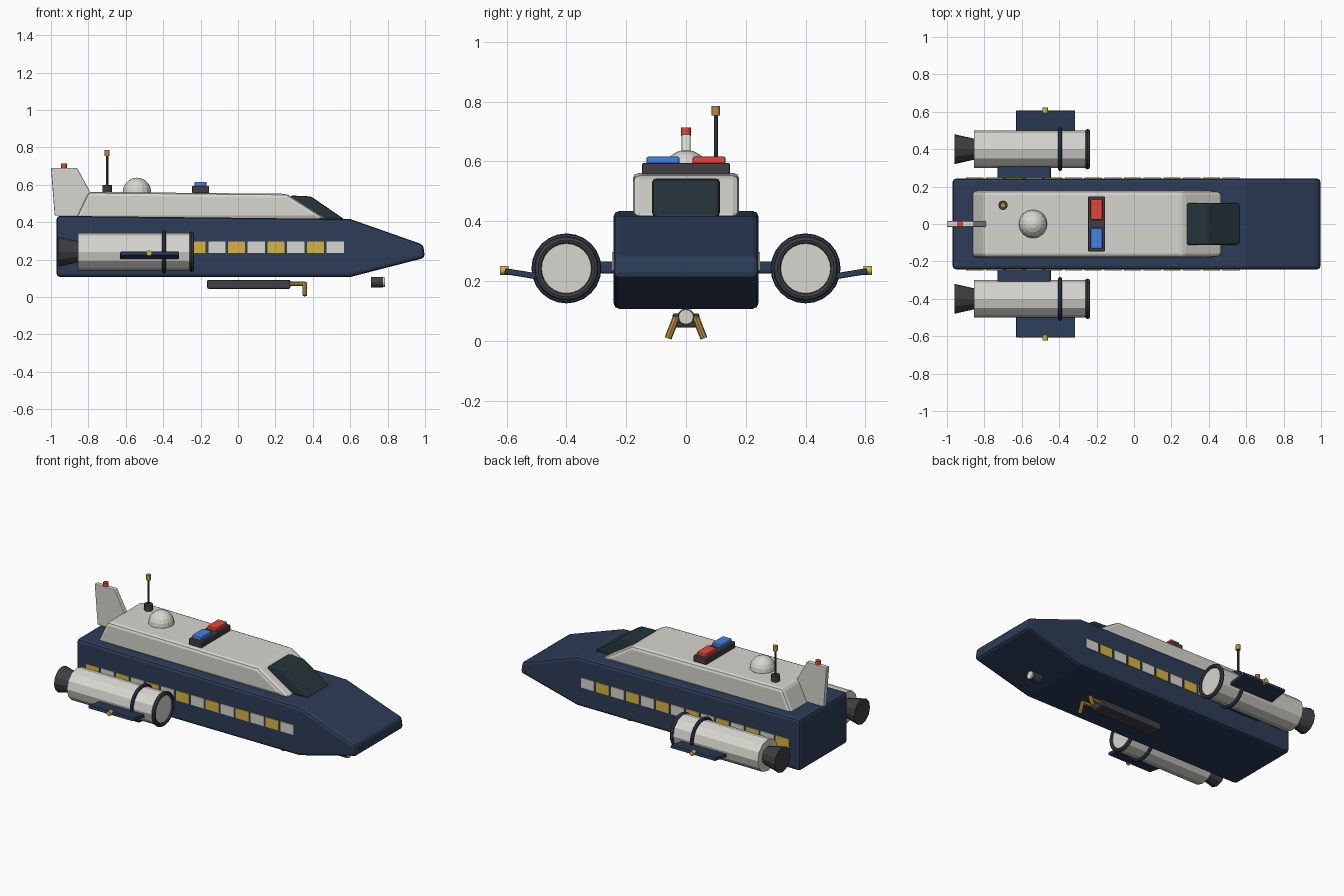
import bpy, bmesh
from math import pi
from mathutils import Vector

if "Cube" in bpy.data.objects:
    bpy.data.objects.remove(bpy.data.objects["Cube"])


def mat(name, r, g, b):
    m = bpy.data.materials.new(name)
    m.diffuse_color = (r, g, b, 1)
    m.use_nodes = True
    m.node_tree.nodes["Principled BSDF"].inputs["Base Color"].default_value = m.diffuse_color
    return m


NAVY = mat("navy", 0.025, 0.045, 0.095)
WHITE = mat("off_white", 0.68, 0.67, 0.62)
DARK = mat("dark_grey", 0.05, 0.05, 0.055)
GLASS = mat("glass", 0.02, 0.035, 0.045)
GOLD = mat("gold", 0.68, 0.45, 0.06)
BRASS = mat("brass", 0.50, 0.27, 0.05)
RED = mat("red", 0.80, 0.06, 0.04)
BLUE = mat("blue", 0.06, 0.22, 0.80)


def finish(o, name, m, bevel=0, seg=2):
    o.name = name
    o.data.materials.clear()
    o.data.materials.append(m)
    if bevel:
        b = o.modifiers.new("bevel", 'BEVEL')
        b.width, b.segments = bevel, seg
    return o


def box(name, m, lo, hi, bevel=0.0, tilt=0):
    lo, hi = Vector(lo), Vector(hi)
    bpy.ops.mesh.primitive_cube_add(size=1, location=(lo + hi) / 2, rotation=(tilt, 0, 0))
    o = bpy.context.object
    o.scale = hi - lo
    bpy.ops.object.transform_apply(location=False, rotation=False, scale=True)
    return finish(o, name, m, bevel)


def tube(name, m, a, b, r1, r2=None, sides=12):
    a, b = Vector(a), Vector(b)
    d = b - a
    bpy.ops.mesh.primitive_cone_add(vertices=sides, radius1=r1, radius2=r1 if r2 is None else r2,
                                    depth=d.length, location=(a + b) / 2,
                                    rotation=d.to_track_quat('Z', 'Y').to_euler())
    return finish(bpy.context.object, name, m)


def slab(name, m, profile, half, bevel):
    """Side profile in x-z, extruded across y."""
    bm = bmesh.new()
    f = bm.faces.new([bm.verts.new((x, -half, z)) for x, z in profile])
    ext = bmesh.ops.extrude_face_region(bm, geom=[f])['geom']
    bmesh.ops.translate(bm, vec=(0, 2 * half, 0),
                        verts=[v for v in ext if isinstance(v, bmesh.types.BMVert)])
    bmesh.ops.recalc_face_normals(bm, faces=bm.faces)
    me = bpy.data.meshes.new(name)
    bm.to_mesh(me)
    bm.free()
    o = bpy.data.objects.new(name, me)
    bpy.context.collection.objects.link(o)
    return finish(o, name, m, bevel)


def ring(name, m, loc, major, minor):
    bpy.ops.mesh.primitive_torus_add(location=loc, rotation=(0, pi / 2, 0), major_radius=major,
                                     minor_radius=minor, major_segments=24, minor_segments=8)
    return finish(bpy.context.object, name, m)


# Hull, cabin, windshield, tail fin
slab("hull", NAVY, [(-0.97, 0.107), (0.60, 0.107), (1.0, 0.21), (0.99, 0.28),
                    (0.60, 0.417), (-0.97, 0.434)], 0.242, 0.018)
slab("cabin", WHITE, [(-0.87, 0.415), (0.475, 0.415), (0.26, 0.552), (-0.80, 0.562)], 0.178, 0.02)
slab("windshield", GLASS, [(0.28, 0.44), (0.46, 0.415), (0.57, 0.415), (0.39, 0.538),
                           (0.28, 0.543)], 0.113, 0.012)
slab("tail_fin", WHITE, [(-0.98, 0.435), (-0.83, 0.435), (-0.79, 0.56), (-0.86, 0.69),
                         (-1.0, 0.69)], 0.015, 0.004)
tube("fin_beacon", RED, (-0.93, 0, 0.685), (-0.93, 0, 0.714), 0.016)

# Roof equipment
tube("antenna_base", DARK, (-0.70, 0.10, 0.555), (-0.70, 0.10, 0.60), 0.025)
tube("antenna_rod", DARK, (-0.70, 0.10, 0.59), (-0.70, 0.10, 0.76), 0.007, sides=8)
tube("antenna_tip", BRASS, (-0.70, 0.10, 0.753), (-0.70, 0.10, 0.785), 0.014)
bpy.ops.mesh.primitive_uv_sphere_add(segments=16, ring_count=10, radius=0.076,
                                     location=(-0.54, 0, 0.562))
finish(bpy.context.object, "radar_dome", WHITE)
box("light_bar", DARK, (-0.246, -0.147, 0.555), (-0.154, 0.147, 0.595), 0.006)
box("red_light", RED, (-0.232, 0.022, 0.59), (-0.168, 0.132, 0.616), 0.006)
box("blue_light", BLUE, (-0.232, -0.132, 0.59), (-0.168, -0.022, 0.616), 0.006)

for s, side in ((-1, "front"), (1, "back")):
    # Chequered band
    for i in range(14):
        x = 0.52 - 0.1055 * i
        box(f"{side}_check_{i}", GOLD if i % 2 else WHITE,
            (x - 0.046, s * 0.243 - 0.005, 0.235), (x + 0.046, s * 0.243 + 0.005, 0.297))
    # Engine pod
    y, z = s * 0.40, 0.242
    tube(f"{side}_engine", WHITE, (-0.855, y, z), (-0.245, y, z), 0.10)
    tube(f"{side}_nozzle", DARK, (-0.96, y, z), (-0.85, y, z), 0.08, 0.055)
    ring(f"{side}_intake_ring", DARK, (-0.248, y, z), 0.095, 0.013)
    ring(f"{side}_engine_band", NAVY, (-0.395, y, z), 0.106, 0.011)
    ys = sorted((s * 0.22, s * 0.33))
    box(f"{side}_pylon", NAVY, (-0.73, ys[0], 0.225), (-0.445, ys[1], 0.265), 0.006)
    # Winglet with tip lamp
    ys = sorted((s * 0.47, s * 0.607))
    box(f"{side}_winglet", NAVY, (-0.63, ys[0], 0.212), (-0.315, ys[1], 0.232), 0.004, s * 0.16)
    tube(f"{side}_tip_lamp", GOLD, (-0.475, s * 0.593, 0.235), (-0.475, s * 0.622, 0.235), 0.015)
    # Grapple claw
    a, b, c = (0.26, s * 0.028, 0.07), (0.357, s * 0.033, 0.07), (0.357, s * 0.06, 0.008)
    tube(f"{side}_claw_arm", BRASS, a, b, 0.012, sides=8)
    tube(f"{side}_claw_finger", BRASS, (b[0], b[1], 0.077), c, 0.012, sides=8)

# Belly gear
box("grapple_housing", DARK, (-0.165, -0.045, 0.044), (0.28, 0.045, 0.092), 0.008)
tube("searchlight", DARK, (0.712, 0, 0.08), (0.776, 0, 0.08), 0.028)
tube("searchlight_lens", WHITE, (0.77, 0, 0.08), (0.786, 0, 0.08), 0.025)
